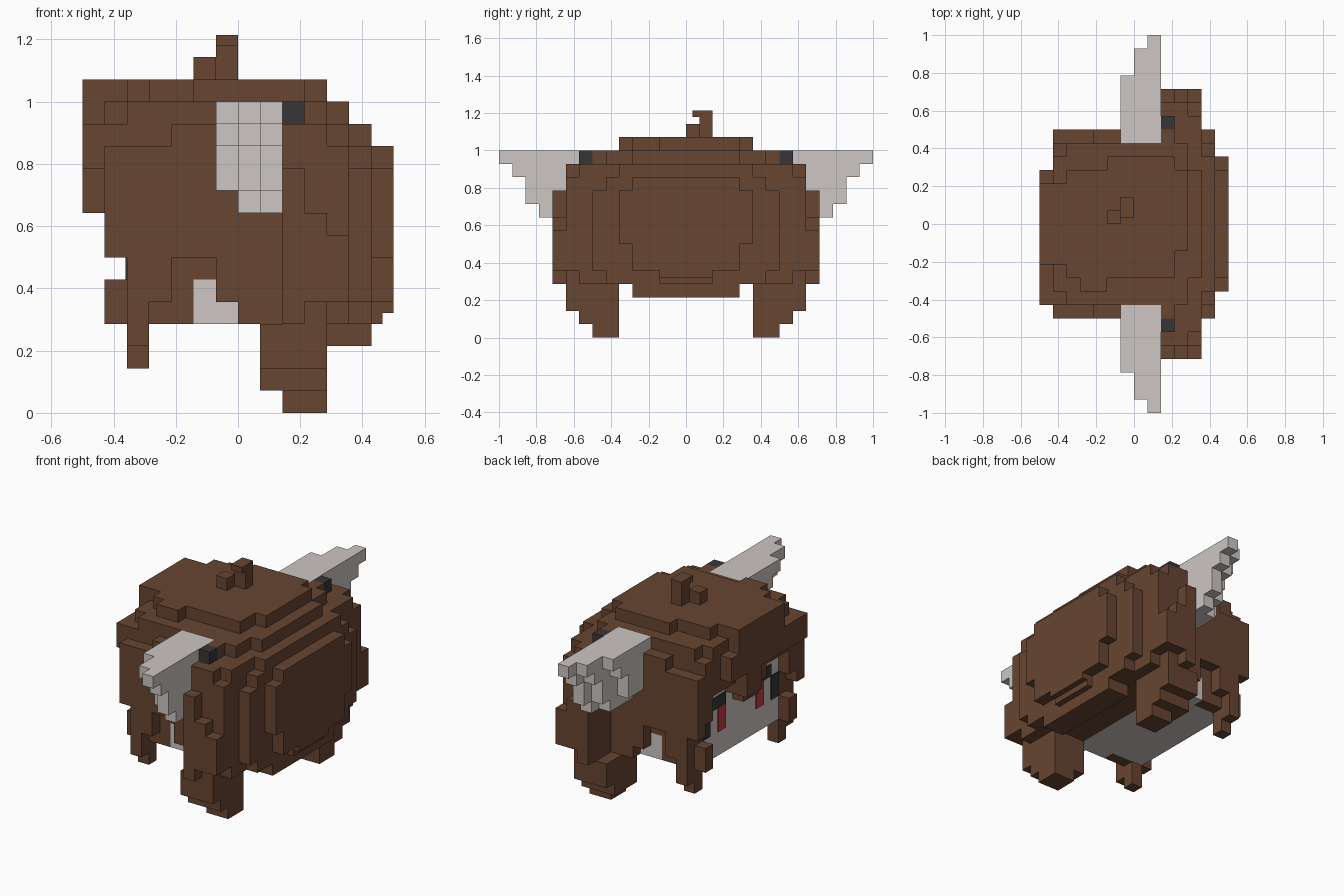
import bpy, bmesh
from mathutils import Vector

cube = bpy.data.objects.get("Cube")
if cube:
    bpy.data.objects.remove(cube)

U = 1 / 14  # block size


def material(name, rgb):
    m = bpy.data.materials.new(name)
    m.use_nodes = True
    m.diffuse_color = (*rgb, 1)
    m.node_tree.nodes["Principled BSDF"].inputs["Base Color"].default_value = (*rgb, 1)
    return m


BROWN = material("brown_hair", (0.136, 0.060, 0.031))
GREY = material("grey_skin", (0.61, 0.57, 0.55))
BLACK = material("black", (0.04, 0.036, 0.037))
RED = material("red", (0.55, 0.045, 0.06))


def block(i, j, k):
    """Set of cells in half-open index ranges; x starts at the face side."""
    return {(a, b, c) for a in range(*i) for b in range(*j) for c in range(*k)}


def mirror(cells):
    return cells | {(a, -1 - b, c) for a, b, c in cells}


def band(i, half, k):
    return block(i, (-half, half), k)


def build(name, cells, mat):
    """Mesh the outer skin of a set of blocks and merge flat areas."""
    bm = bmesh.new()
    verts = {}

    def vert(p):
        if p not in verts:
            verts[p] = bm.verts.new(((p[0] - 7) * U, p[1] * U, p[2] * U))
        return verts[p]

    for c in sorted(cells):
        for axis in range(3):
            for side in (0, 1):
                n = list(c)
                n[axis] += 2 * side - 1
                if tuple(n) in cells:
                    continue
                ring = []
                for s, t in ((0, 0), (1, 0), (1, 1), (0, 1)):
                    p = list(c)
                    p[axis] += side
                    p[(axis + 1) % 3] += s
                    p[(axis + 2) % 3] += t
                    ring.append(vert(tuple(p)))
                bm.faces.new(ring if side else ring[::-1])
    bmesh.ops.dissolve_limit(bm, angle_limit=0.01, verts=bm.verts, edges=bm.edges)
    bmesh.ops.triangulate(bm, faces=[f for f in bm.faces if len(f.verts) > 4])
    finish(name, bm, mat)


def finish(name, bm, mat):
    mesh = bpy.data.meshes.new(name)
    bm.to_mesh(mesh)
    bm.free()
    mesh.materials.append(mat)
    bpy.context.collection.objects.link(bpy.data.objects.new(name, mesh))


def box(name, lo, hi, mat):
    bm = bmesh.new()
    bmesh.ops.create_cube(bm, size=1)
    lo, hi = Vector(lo), Vector(hi)
    for v in bm.verts:
        v.co = (lo + hi) / 2 + v.co * (hi - lo)
    finish(name, bm, mat)


# Crown: stepped layers, each given as half widths along the head
hair = set()
crown = {
    13: [3, 5, 6, 6, 6, 6, 6, 6, 6, 7, 6, 4],
    12: [4, 6, 6, 6, 7, 7, 7, 7, 7, 9, 9, 8, 5],
    11: [4, 7, 7, 7, 7, 7, 7, 7, 7, 9, 9, 9, 6, 4],
}
for k, halves in crown.items():
    for i, h in enumerate(halves):
        hair |= band((i, i + 1), h, (k, k + 1))
hair -= block((2, 8), (-6, 6), (11, 12))
for i, (lo, hi) in enumerate([(-3, 3), (-3, 3), (-4, 4), (-5, 4), (-5, 4)]):
    hair |= block((i, i + 1), (lo, hi), (14, 15))
hair |= block((5, 10), (-4, 5), (14, 15)) | block((10, 11), (-2, 4), (14, 15))

# Back of the hair
hair |= band((8, 12), 7, (4, 11)) | band((12, 13), 7, (5, 11)) | band((12, 13), 6, (4, 5))
hair |= band((11, 13), 4, (3, 4))
for half, k in ((5, (7, 11)), (4, (5, 7))):
    hair |= band((13, 14), half, k)

# Side sheets, with the lower edge stepping along the head
for i, low in enumerate([7, 3, 5, 7, 7, 5, 4, 4], start=1):
    hair |= mirror(block((i, i + 1), (6, 7), (low, 12)))

# Inner locks beside the face and the recessed hair behind them
hair |= mirror(block((2, 3), (5, 6), (2, 8)) | block((1, 2), (5, 6), (4, 6)))
hair |= mirror(block((3, 5), (5, 6), (4, 7)) | block((5, 6), (5, 6), (6, 7)))

# Side bunches with a stepped outer layer, and the long locks under them
hair |= mirror(block((9, 11), (7, 9), (4, 11)) | block((11, 12), (7, 9), (5, 11))
               | block((11, 12), (7, 8), (4, 5)))
hair |= mirror(block((9, 10), (9, 10), (4, 11)) | block((10, 11), (9, 10), (5, 9))
               | block((11, 12), (9, 10), (5, 8)))
hair |= mirror(block((8, 11), (5, 9), (2, 4)) | block((8, 11), (5, 8), (1, 2))
               | block((9, 11), (5, 7), (0, 1)))

# Jagged fringe, parted over each eye
for j, low in enumerate([8, 9, 10, 10, 10, 8]):
    hair |= mirror(block((1, 2), (j, j + 1), (low, 12)))
hair |= block((0, 1), (0, 2), (9, 12)) | block((0, 1), (-6, -4), (11, 13))
build("hair", hair, BROWN)

# Head fills the space inside the hair
build("head", band((2, 8), 6, (4, 12)) - hair, GREY)

# Thin stepped edge under the back panel
box("back_panel_edge", (6 * U, -2 * U, 4.5 * U), (7 * U, 2 * U, 5 * U), BROWN)
box("back_panel_lip", (6 * U, -2 * U, 4 * U), (6.5 * U, 2 * U, 4.5 * U), BROWN)

# Curl on top
top = 15 * U
box("curl_base", (-2 * U, 0, top), (-U, U, top + U), BROWN)
box("curl_stem", (-U, U, top), (0, 2 * U, top + 2 * U), BROWN)
box("curl_tip", (-U, U / 2, top + 1.5 * U), (0, U, top + 2 * U), BROWN)

# Ears: long at the top, shrinking in steps downward and toward the face
reach = {13: 14, 12: 13, 11: 12, 10: 12, 9: 11}
for name, sign in (("ear_front", -1), ("ear_back", 1)):
    ear = set()
    for k, r in reach.items():
        for i, cut in ((8, 0), (7, 1), (6, 3)):
            if not (i == 6 and k == 9):
                ear |= block((i, i + 1), (6, r - cut), (k, k + 1))
    if sign < 0:
        ear = {(a, -1 - b, c) for a, b, c in ear}
    # ears stop where they meet the hair
    build(name, ear - hair, GREY)

# Dark clips behind the ears
build("clips", mirror(block((9, 10), (7, 8), (13, 14))), BLACK)

# Eyes as thin plates on the face
face_x = -5 * U
for name, s in (("front", -1), ("back", 1)):
    for part, (a, b), (lo, hi), mat in (
        ("iris", (2, 3), (6, 8), RED),
        ("upper_lash", (2, 4), (8, 9), BLACK),
        ("outer_lash", (4, 5), (6, 8), BLACK),
    ):
        ya, yb = sorted((s * a * U, s * b * U))
        box(f"{part}_{name}", (face_x - 0.005, ya, lo * U), (face_x + 0.003, yb, hi * U), mat)
